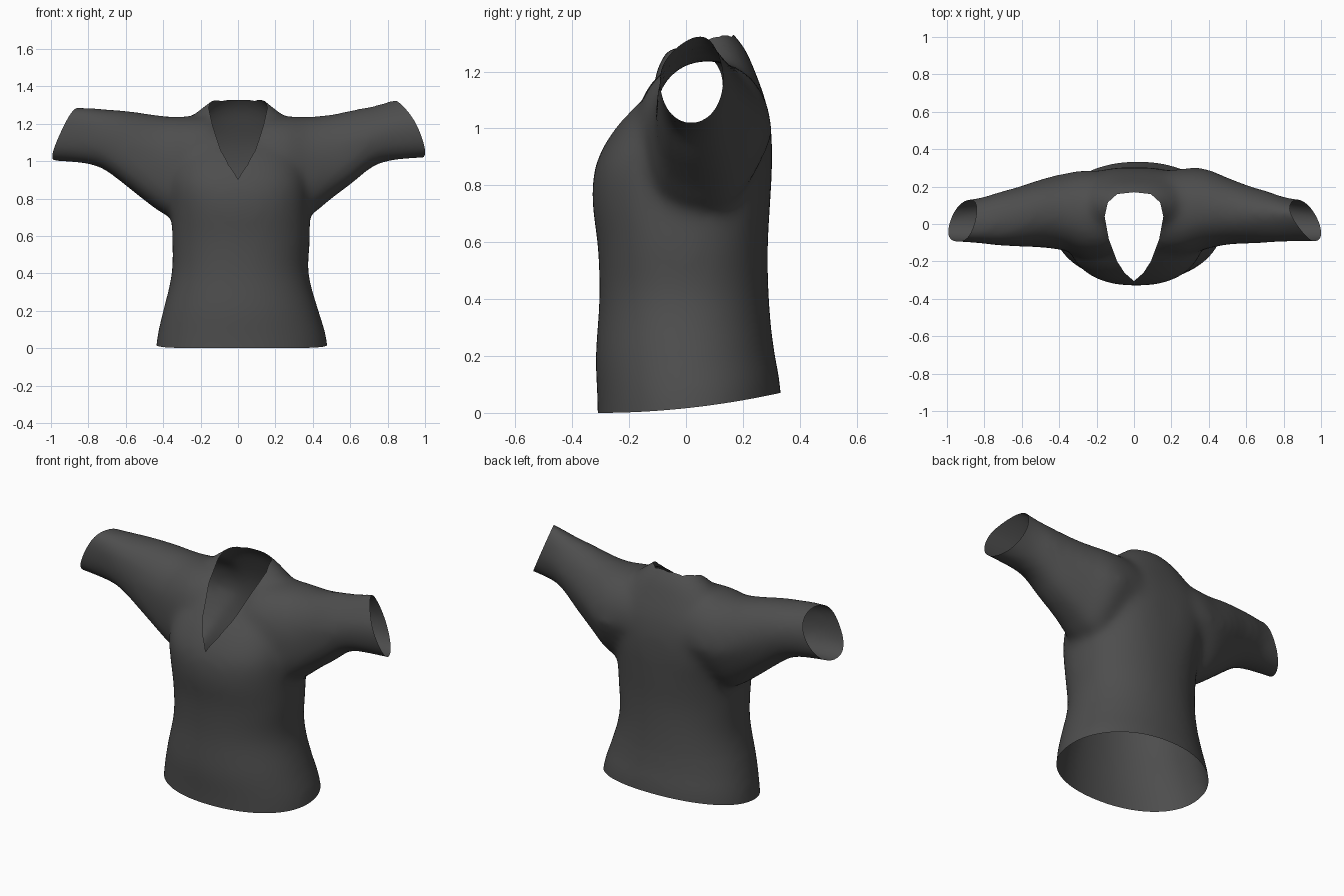
import bpy, bmesh, math
from mathutils import Vector

if "Cube" in bpy.data.objects:
    bpy.data.objects.remove(bpy.data.objects["Cube"])

SIDES = 48


def oval(c0, c1, d0, d1, low, top, taper=0, lean=0):
    """Rounded oval between limits on two axes, with separate low and top squareness.
    Taper draws in the low far side, lean shifts the crown sideways."""
    pts = []
    half = (c1 - c0) / 2
    for i in range(SIDES):
        a = 2 * math.pi * i / SIDES
        c, s = math.cos(a), math.sin(a)
        power = top if s > 0 else low
        u = math.copysign(abs(c) ** (2 / power), c)
        v = math.copysign(abs(s) ** (2 / power), s)
        if c > 0 and s < 0:
            u *= 1 + taper * v
        pts.append(((c0 + c1) / 2 + u * half + lean * max(v, 0) ** 2,
                    (d0 + d1) / 2 + v * (d1 - d0) / 2))
    return pts


def flow(stations, steps=4):
    """Smooth curve through the stations."""
    pts = [Vector(s) for s in stations]
    out = []
    for i in range(len(pts) - 1):
        p0, p1, p2 = pts[max(i - 1, 0)], pts[i], pts[i + 1]
        p3 = pts[min(i + 2, len(pts) - 1)]
        for k in range(steps):
            t = k / steps
            out.append(p1 + (p2 - p0) * (t / 2)
                       + (p0 * 2 - p1 * 5 + p2 * 4 - p3) * (t * t / 2)
                       + (p1 * 3 - p0 - p2 * 3 + p3) * (t ** 3 / 2))
    return out + [pts[-1]]


def loft(bm, rings):
    """Closed solid through a series of rings."""
    loops = [[bm.verts.new(p) for p in ring] for ring in rings]
    for a, b in zip(loops, loops[1:]):
        for i in range(SIDES):
            j = (i + 1) % SIDES
            bm.faces.new((a[i], a[j], b[j], b[i]))
    bm.faces.new(loops[0][::-1])
    bm.faces.new(loops[-1])


# Torso: height, x limits, y limits, front and back squareness
torso = [
    (-.12, -.45, .49, -.31, .34, 2.1, 2.1), (.05, -.432, .472, -.312, .33, 2.1, 2.1),
    (.2, -.40, .43, -.318, .31, 2.1, 2.1), (.4, -.355, .378, -.305, .292, 2.15, 2.15),
    (.58, -.352, .385, -.31, .288, 2.2, 2.2), (.75, -.358, .383, -.33, .297, 2.3, 2.4),
    (.88, -.365, .375, -.315, .303, 2.5, 2.7), (1.0, -.355, .355, -.25, .299, 2.5, 2.9),
    (1.1, -.33, .33, -.16, .279, 2.4, 2.8), (1.2, -.28, .28, -.06, .243, 2.3, 2.4),
    (1.285, -.195, .195, .0, .205, 2.2, 2.2), (1.35, -.11, .115, .05, .15, 2, 2),
    (1.37, -.07, .07, .07, .12, 2, 2),
]
# Sleeves: distance from the middle, y limits, z limits,
# underarm and top squareness, taper, lean
left_sleeve = [
    (.14, -.17, .28, .74, 1.24, 2.2, 2.2, .4, 0),
    (.26, -.17, .298, .72, 1.24, 2.4, 2.2, .45, 0),
    (.38, -.135, .298, .71, 1.238, 2.8, 2.1, .45, 0),
    (.5, -.11, .25, .80, 1.25, 2.8, 2, .35, 0),
    (.62, -.105, .205, .89, 1.277, 2.6, 1.8, .2, .01),
    (.73, -.1, .172, .975, 1.30, 2.3, 1.6, .1, .025),
    (.85, -.095, .135, 1.005, 1.335, 2.2, 1.5, 0, .04),
    (1.12, -.095, .12, 1.025, 1.39, 2.2, 1.4, 0, .05),
]
right_sleeve = [
    (.14, -.17, .28, .74, 1.24, 2.2, 2.2, .4, 0),
    (.26, -.175, .288, .72, 1.24, 2.4, 2.2, .45, 0),
    (.38, -.14, .27, .71, 1.24, 2.8, 2.1, .45, 0),
    (.5, -.125, .24, .79, 1.257, 2.8, 2.1, .35, 0),
    (.62, -.12, .2, .885, 1.272, 2.6, 2.2, .2, -.01),
    (.73, -.115, .17, .962, 1.28, 2.3, 2.2, .1, -.02),
    (.85, -.1, .135, .99, 1.287, 2.2, 2.3, 0, -.03),
    (1.12, -.085, .11, 1.01, 1.29, 2.2, 2.3, 0, -.03),
]

bm = bmesh.new()
loft(bm, [[(x, y, z) for x, y in oval(*shape)] for z, *shape in flow(torso)])
for side, stations in ((1, left_sleeve), (-1, right_sleeve)):
    loft(bm, [[(side * x, y, z) for y, z in oval(*shape)]
              for x, *shape in flow(stations)])
bmesh.ops.recalc_face_normals(bm, faces=bm.faces)
mesh = bpy.data.meshes.new("shirt_body")
bm.to_mesh(mesh)
bm.free()
shirt = bpy.data.objects.new("shirt", mesh)
bpy.context.scene.collection.objects.link(shirt)

# Fuse torso and sleeves into one soft cloth surface
fuse = shirt.modifiers.new("fuse", 'REMESH')
fuse.mode = 'VOXEL'
fuse.voxel_size = .02
soften = shirt.modifiers.new("soften", 'SMOOTH')
soften.factor = .5
soften.iterations = 20
bpy.context.view_layer.update()
deps = bpy.context.evaluated_depsgraph_get()
fused = bpy.data.meshes.new_from_object(shirt.evaluated_get(deps))
shirt.modifiers.clear()

bm = bmesh.new()
bm.from_mesh(fused)


def cut(point, normal, clear, faces):
    geom = set(faces)
    for f in faces:
        geom.update(f.edges)
        geom.update(f.verts)
    bmesh.ops.bisect_plane(bm, geom=list(geom), dist=1e-5, plane_co=point,
                           plane_no=normal, clear_outer=clear)


# Open the hem and both slanted cuffs
for point, normal in (((0, 0, 0), (0, 0, -1)),
                      ((1.0, -.06, 1.06), (1, .42, .43)),
                      ((-1.0, -.05, 1.015), (-1, .34, .48))):
    cut(point, normal, True, list(bm.faces))

# Neck opening, narrow at the front and round at the back
half = [(0, -.305), (.05, -.262), (.09, -.2), (.135, -.08), (.157, .04),
        (.14, .115), (.09, .16), (0, .17)]
outline = half + [(-x, y) for x, y in half[-2:0:-1]]
planes = []
for a, b in zip(outline, outline[1:] + outline[:1]):
    planes.append((Vector((*a, 0)), Vector((b[1] - a[1], a[0] - b[0], 0))))


def near_neck(f):
    c = f.calc_center_median()
    return c.z > .8 and abs(c.x) < .19 and c.y < .21


for p, n in planes:
    cut(p, n, False, [f for f in bm.faces if near_neck(f)])
inside = [f for f in bm.faces if near_neck(f) and
          all((f.calc_center_median() - p).dot(n) < 0 for p, n in planes)]
bmesh.ops.delete(bm, geom=inside, context='FACES')

# Lift the hem gently toward the back
for v in bm.verts:
    if v.co.z < .3:
        t = max(0, (v.co.y + .31) / .64)
        v.co.z += .07 * t * t * (1 - v.co.z / .3)

bm.to_mesh(fused)
bm.free()
shirt.data = fused
bpy.data.meshes.remove(mesh)

# Dark grey cloth
cloth = bpy.data.materials.new("dark_grey_cloth")
cloth.use_nodes = True
grey = (.075, .075, .075, 1)
cloth.diffuse_color = grey
cloth.node_tree.nodes["Principled BSDF"].inputs["Base Color"].default_value = grey
fused.materials.clear()
fused.materials.append(cloth)
for poly in fused.polygons:
    poly.use_smooth = True
    poly.material_index = 0
